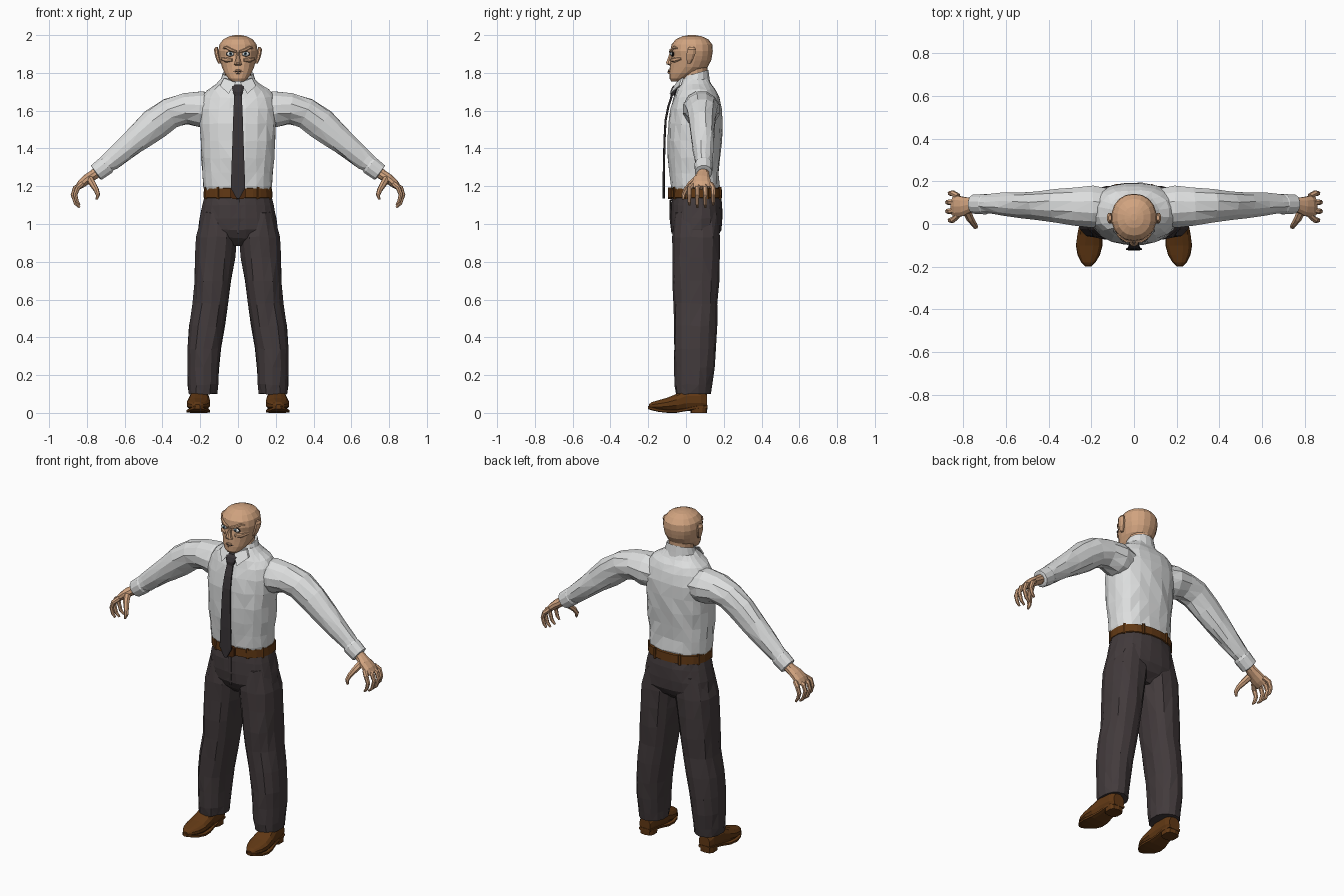
import bpy, bmesh, math, random
from mathutils import Vector as V

random.seed(4)
X, Y, Z = V((1, 0, 0)), V((0, 1, 0)), V((0, 0, 1))


def mat(name, *c):
    m = bpy.data.materials.new(name)
    m.diffuse_color = (*c, 1)
    return m


SKIN = mat("skin", .64, .37, .215)
SHIRT = mat("shirt_white", .72, .73, .73)
TROUSER = mat("charcoal", .055, .043, .045)
TIE = mat("tie_dark", .04, .034, .037)
BROWN = mat("brown_leather", .12, .04, .007)
BUCKLE = mat("buckle_brown", .07, .022, .005)
WHITE = mat("eye_white", .75, .75, .73)
IRIS = mat("iris_blue", .10, .20, .27)
DARK = mat("pupil_dark", .015, .012, .012)


def ring(c, a, b, u=X, v=Y, n=14, p=2.0):
    """Superellipse cross-section around c in the plane of u and v."""
    out = []
    for i in range(n):
        t = 2 * math.pi * (i + .5) / n
        cs, sn = math.cos(t), math.sin(t)
        out.append(V(c) + u * math.copysign(abs(cs) ** (2 / p), cs) * a
                   + v * math.copysign(abs(sn) ** (2 / p), sn) * b)
    return out


def loft(name, rings, m, mirror=False, jitter=0.0, smooth=False):
    """Skin a list of rings, with caps, into one object."""
    bm = bmesh.new()
    vs = [[bm.verts.new(q + V([random.uniform(-jitter, jitter) for _ in range(3)]))
           for q in r] for r in rings]
    n = len(rings[0])
    for r, s in zip(vs, vs[1:]):
        for i in range(n):
            bm.faces.new((r[i], r[(i + 1) % n], s[(i + 1) % n], s[i]))
    bm.faces.new(vs[0])
    bm.faces.new(vs[-1])
    if jitter:
        bmesh.ops.triangulate(bm, faces=bm.faces[:])
    bmesh.ops.recalc_face_normals(bm, faces=bm.faces[:])
    me = bpy.data.meshes.new(name)
    bm.to_mesh(me)
    bm.free()
    me.materials.append(m)
    ob = bpy.data.objects.new(name, me)
    bpy.context.collection.objects.link(ob)
    if mirror:
        ob.modifiers.new("mirror", "MIRROR").use_mirror_merge = False
    return ob


def stack(name, secs, m, n=14, p=2.0, **k):
    """Horizontal sections: z, cx, cy, rx, ry."""
    return loft(name, [ring((x, y, z), a, b, n=n, p=p) for z, x, y, a, b in secs], m, **k)


def tube(name, pts, m, u=Y, n=10, **k):
    """Sections following a path: x, y, z, width along u, thickness."""
    rings = []
    for i, q in enumerate(pts):
        t = V(pts[min(i + 1, len(pts) - 1)][:3]) - V(pts[max(i - 1, 0)][:3])
        w = t.cross(u).normalized()
        rings.append(ring(q[:3], q[3], q[4], w.cross(t).normalized(), w, n))
    return loft(name, rings, m, **k)


def ball(name, loc, size, m):
    stack(name, [(loc[2] + size[2] * math.sin(e), loc[0], loc[1],
                  size[0] * math.cos(e), size[1] * math.cos(e))
                 for e in (-1.5, -1, -.5, 0, .5, 1, 1.5)], m, n=12, mirror=True)


# Head and neck
stack("head", [(1.755, 0, -.052, .032, .026), (1.77, 0, -.04, .052, .047),
               (1.80, 0, -.012, .073, .076), (1.83, 0, .014, .086, .1),
               (1.865, 0, .025, .096, .108), (1.89, 0, .03, .102, .108),
               (1.915, 0, .03, .106, .112), (1.95, 0, .031, .1, .108),
               (1.978, 0, .032, .079, .086), (1.994, 0, .032, .046, .05),
               (2.0, 0, .032, .015, .016)], SKIN, n=18, p=2.15)
stack("neck", [(1.70, 0, .04, .07, .07), (1.85, 0, .045, .07, .07)], SKIN)
stack("nose", [(1.838, 0, -.075, .016, .012), (1.846, 0, -.084, .024, .02),
               (1.856, 0, -.086, .018, .021), (1.88, 0, -.08, .011, .016),
               (1.91, 0, -.075, .009, .012)], SKIN, n=8)
tube("brow", [(.008, -.083, 1.912, .007, .006), (.035, -.079, 1.92, .009, .009),
              (.062, -.062, 1.935, .008, .008), (.078, -.047, 1.93, .005, .005)],
     SKIN, n=6, mirror=True)
tube("cheek", [(.03, -.078, 1.868, .008, .008), (.06, -.06, 1.868, .011, .014),
               (.085, -.025, 1.875, .008, .008)], SKIN, n=6, mirror=True)
for z, r in ((1.813, .006), (1.802, .007)):
    tube("lip", [(-.032, -.072, z - .004, .004, .004), (0, -.091, z, r, r),
                 (.032, -.072, z - .004, .004, .004)], SKIN, n=6)
tube("mouth_line", [(-.03, -.08, 1.805, .002, .002), (0, -.096, 1.808, .002, .002),
                    (.03, -.08, 1.805, .002, .002)], DARK, n=4)
ball("chin", (0, -.07, 1.775), (.026, .016, .017), SKIN)
ball("eye_outline", (.041, -.0705, 1.9), (.024, .009, .0135), DARK)
ball("eye", (.041, -.073, 1.9), (.021, .010, .0115), WHITE)
ball("iris", (.039, -.0805, 1.901), (.0085, .0045, .009), IRIS)
ball("pupil", (.039, -.0835, 1.901), (.004, .003, .0045), DARK)
stack("ear", [(1.85, .098, .015, .008, .01), (1.87, .104, .02, .012, .018),
              (1.90, .112, .026, .013, .025), (1.925, .116, .03, .012, .024),
              (1.938, .112, .03, .007, .014)], SKIN, n=8, mirror=True)

# Shirt body
stack("shirt_body", [(1.16, 0, .052, .174, .122), (1.2, 0, .048, .184, .13),
                     (1.27, 0, .044, .188, .132), (1.35, 0, .042, .195, .138),
                     (1.44, 0, .045, .2, .144), (1.53, 0, .049, .206, .145),
                     (1.61, 0, .056, .208, .137), (1.67, 0, .057, .196, .122),
                     (1.71, 0, .055, .165, .104), (1.74, 0, .05, .12, .088),
                     (1.77, 0, .047, .085, .072)], SHIRT, n=20, p=2.3, jitter=.004)

# Collar, lower at the front, with two folded points
collar = stack("collar", [(1.725, 0, .04, .1, .09), (1.76, 0, .045, .094, .08),
                          (1.80, 0, .052, .082, .068), (1.795, 0, .052, .075, .06)],
               SHIRT, n=16)
for v in collar.data.vertices:
    v.co.z += .28 * (v.co.y - .06)
flap = [V(q) for q in ((.012, -.04, 1.752), (.075, -.012, 1.775),
                       (.095, -.025, 1.735), (.05, -.075, 1.692))]
loft("collar_point", [flap, [q + V((0, -.012, -.003)) for q in flap]], SHIRT, mirror=True)

# Sleeves and cuffs
tube("sleeve", [(.12, .075, 1.60, .09, .09), (.2, .08, 1.607, .1, .1),
                (.28, .083, 1.61, .09, .083), (.36, .085, 1.587, .078, .083),
                (.44, .088, 1.53, .068, .086), (.52, .09, 1.462, .062, .075),
                (.6, .091, 1.395, .056, .062), (.67, .093, 1.337, .047, .053),
                (.72, .093, 1.30, .041, .044)], SHIRT, n=12, mirror=True, jitter=.004)
tube("cuff", [(.69, .093, 1.318, .044, .049), (.70, .093, 1.31, .049, .053),
              (.75, .093, 1.272, .046, .049), (.753, .093, 1.27, .036, .038)],
     SHIRT, n=12, mirror=True)

# Hands with curled fingers
tube("palm", [(.73, .092, 1.285, .03, .03), (.765, .09, 1.26, .034, .027),
              (.80, .083, 1.237, .047, .026), (.83, .083, 1.212, .052, .023),
              (.85, .085, 1.192, .045, .014)], SKIN, mirror=True)
for i in range(4):
    y0, y1 = .04 + .03 * i, .018 + .042 * i
    e = .012 * (i in (1, 2))
    tube("finger", [(.825, y0, 1.213, .014, .014), (.85 + e, y1, 1.19, .014, .014),
                    (.862 + e, y1, 1.155, .012, .012),
                    (.853 + e / 2, y1, 1.12 - e, .010, .010),
                    (.838, y1, 1.10 - e, .006, .006)], SKIN, n=7, mirror=True)
tube("thumb", [(.785, .06, 1.238, .02, .02), (.768, .025, 1.21, .018, .018),
               (.75, .0, 1.18, .014, .014), (.742, -.012, 1.155, .012, .012),
               (.748, -.016, 1.13, .006, .006)], SKIN, n=7, u=X, mirror=True)

# Belt, loops and buckle
stack("belt", [(1.137, 0, .055, .178, .132), (1.14, 0, .055, .184, .138),
               (1.188, 0, .054, .182, .136), (1.191, 0, .054, .174, .128)],
      BROWN, n=24, p=2.3)
loft("buckle", [ring((0, y, 1.163), .04, .032, X, Z, 8, 5) for y in (-.095, -.075)], BUCKLE)
for t in (-.95, -.4, .45, 1.1):
    c = (.182 * math.cos(t), .055 + .137 * math.sin(t) * 1.02, 1.163)
    stack("belt_loop", [(z, c[0], c[1], .009, .009) for z in (1.133, 1.195)],
          BROWN, n=6, mirror=True)

# Trousers
stack("trouser_hips", [(1.155, 0, .055, .175, .128), (1.10, 0, .056, .191, .135),
                       (1.03, 0, .057, .203, .138), (.97, 0, .056, .211, .133),
                       (.925, 0, .055, .2, .11), (.885, 0, .055, .1, .06)],
      TROUSER, n=20, p=2.3, jitter=.003)
stack("trouser_leg", [(1.06, .1, .055, .085, .115), (.93, .113, .055, .109, .128),
                      (.82, .122, .053, .107, .126), (.70, .133, .052, .1, .122),
                      (.58, .145, .05, .095, .118), (.46, .164, .049, .094, .115),
                      (.34, .18, .047, .09, .111), (.24, .185, .043, .086, .105),
                      (.15, .185, .039, .08, .098), (.10, .185, .037, .075, .091)],
      TROUSER, n=14, p=2.3, mirror=True, jitter=.004)
tube("fly", [(0, -.082, 1.13, .012, .004), (.004, -.083, 1.03, .012, .004),
             (0, -.073, .95, .005, .004)], TROUSER, u=X, n=6)

# Shoes: upper, sole and heel, running from heel to toe
upper = [(.11, .06, .036, .04), (.08, .072, .046, .06), (.0, .07, .052, .062),
         (-.05, .055, .06, .047), (-.10, .045, .063, .036), (-.145, .04, .052, .028),
         (-.18, .038, .032, .02), (-.197, .036, .013, .01)]
loft("shoe_upper", [ring((.205 - .05 * y, y, z), a, b, X, Z, 12, 2.3)
                    for y, z, a, b in upper], BROWN, mirror=True)
sole = [(.113, .032, .038), (.06, .03, .047), (.0, .018, .05), (-.05, .009, .06),
        (-.10, .009, .065), (-.145, .014, .055), (-.18, .022, .035), (-.2, .028, .014)]
loft("shoe_sole", [ring((.205 - .05 * y, y, z), a, .009, X, Z, 8, 4)
                   for y, z, a in sole], BROWN, mirror=True)
stack("shoe_heel", [(0, .202, .068, .043, .043), (.035, .202, .068, .045, .046)],
      BROWN, n=10, p=3, mirror=True)

# Necktie: knot and hanging blade
stack("tie_knot", [(1.68, 0, -.071, .02, .012), (1.70, 0, -.066, .028, .018),
                   (1.725, 0, -.056, .035, .018), (1.738, 0, -.045, .03, .014)],
      TIE, n=8, p=3)
blade = [(1.695, -.07, .02), (1.62, -.094, .024), (1.55, -.108, .027),
         (1.46, -.113, .03), (1.32, -.117, .035), (1.19, -.118, .04), (1.135, -.118, .008)]
stack("tie_blade", [(z, 0, y, w, .006) for z, y, w in blade], TIE, n=8, p=4)
